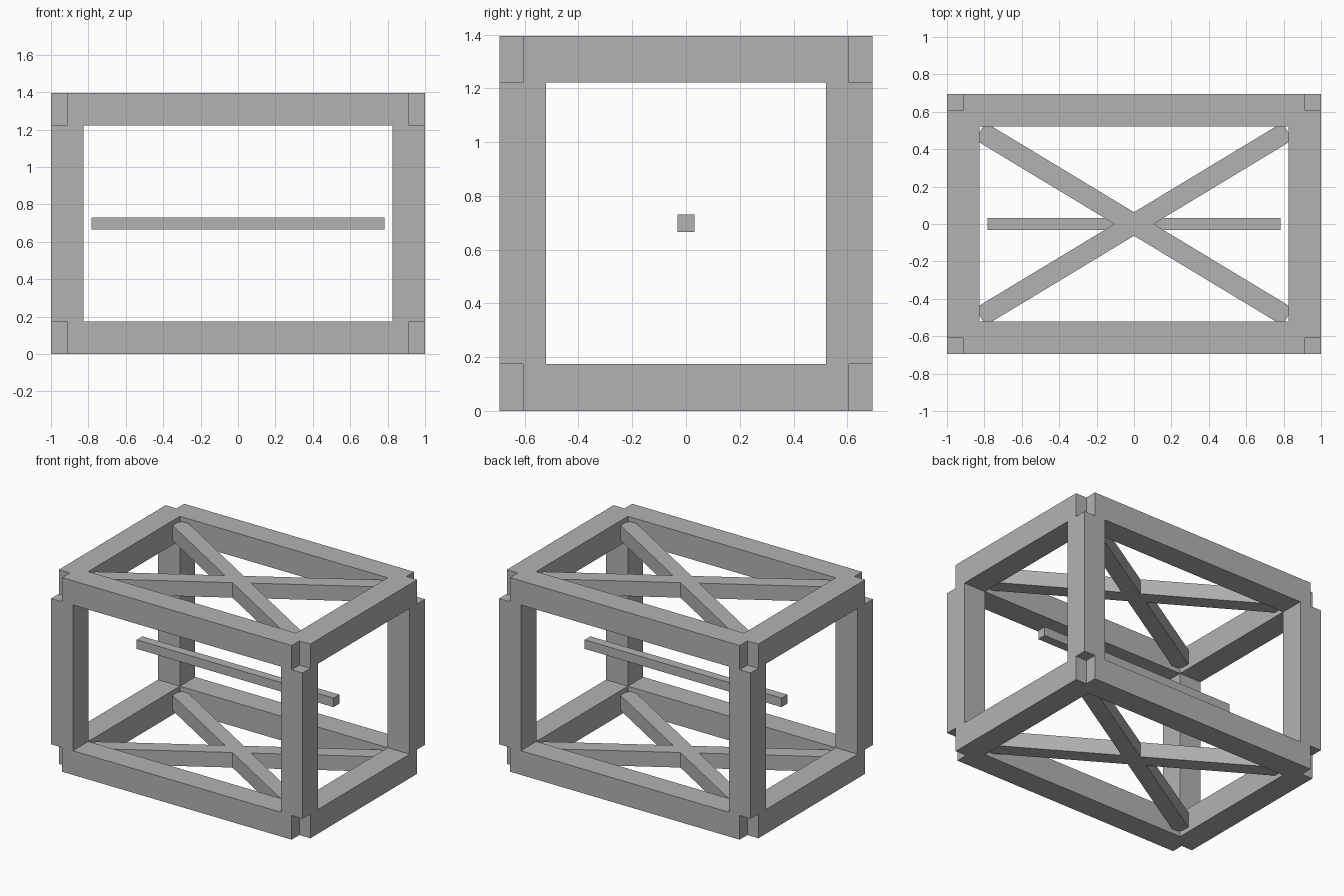
import bpy
import math

if "Cube" in bpy.data.objects:
    bpy.data.objects.remove(bpy.data.objects["Cube"])

X, Y, H = 1.0, 0.694, 1.395    # half width, half depth, full height
T = 0.174                      # frame beam thickness
N = 0.087                      # corner notch size
BRACE = 0.108                  # brace thickness

grey = bpy.data.materials.new("plain grey")
grey.diffuse_color = (0.45, 0.45, 0.45, 1)
grey.use_nodes = True
grey.node_tree.nodes["Principled BSDF"].inputs["Base Color"].default_value = grey.diffuse_color


def box(name, center, size, angle=0.0):
    """Flat sided beam, optionally turned about the vertical axis."""
    bpy.ops.mesh.primitive_cube_add(size=1, location=center)
    ob = bpy.context.object
    ob.name = name
    ob.scale = size
    ob.rotation_euler.z = angle
    bpy.ops.object.transform_apply(location=False, rotation=True, scale=True)
    ob.data.materials.append(grey)
    return ob


for level, z in (("lower", T / 2), ("upper", H - T / 2)):
    # Horizontal frame beams, stopping short of the notched corners
    for side, s in (("front", -1), ("back", 1)):
        box(f"{level}_{side}_beam", (0, s * (Y - T / 2), z), (2 * (X - N), T, T))
    for side, s in (("left", -1), ("right", 1)):
        box(f"{level}_{side}_beam", (s * (X - T / 2), 0, z), (T, 2 * (Y - N), T))
    # Crossed diagonal braces
    for i, s in enumerate((-1, 1)):
        box(f"{level}_brace_{i + 1}", (0, 0, z), (1.92, BRACE, BRACE),
            s * math.atan(0.604))

# Corner posts between the two frames
for sx in (-1, 1):
    for sy in (-1, 1):
        name = f"{'front' if sy < 0 else 'back'}_{'left' if sx < 0 else 'right'}_post"
        box(name, (sx * (X - T / 2), sy * (Y - T / 2), H / 2), (T, T, H - 2 * T))

# Free central rod
box("center_rod", (0, 0, H / 2), (1.566, 0.065, 0.065))
